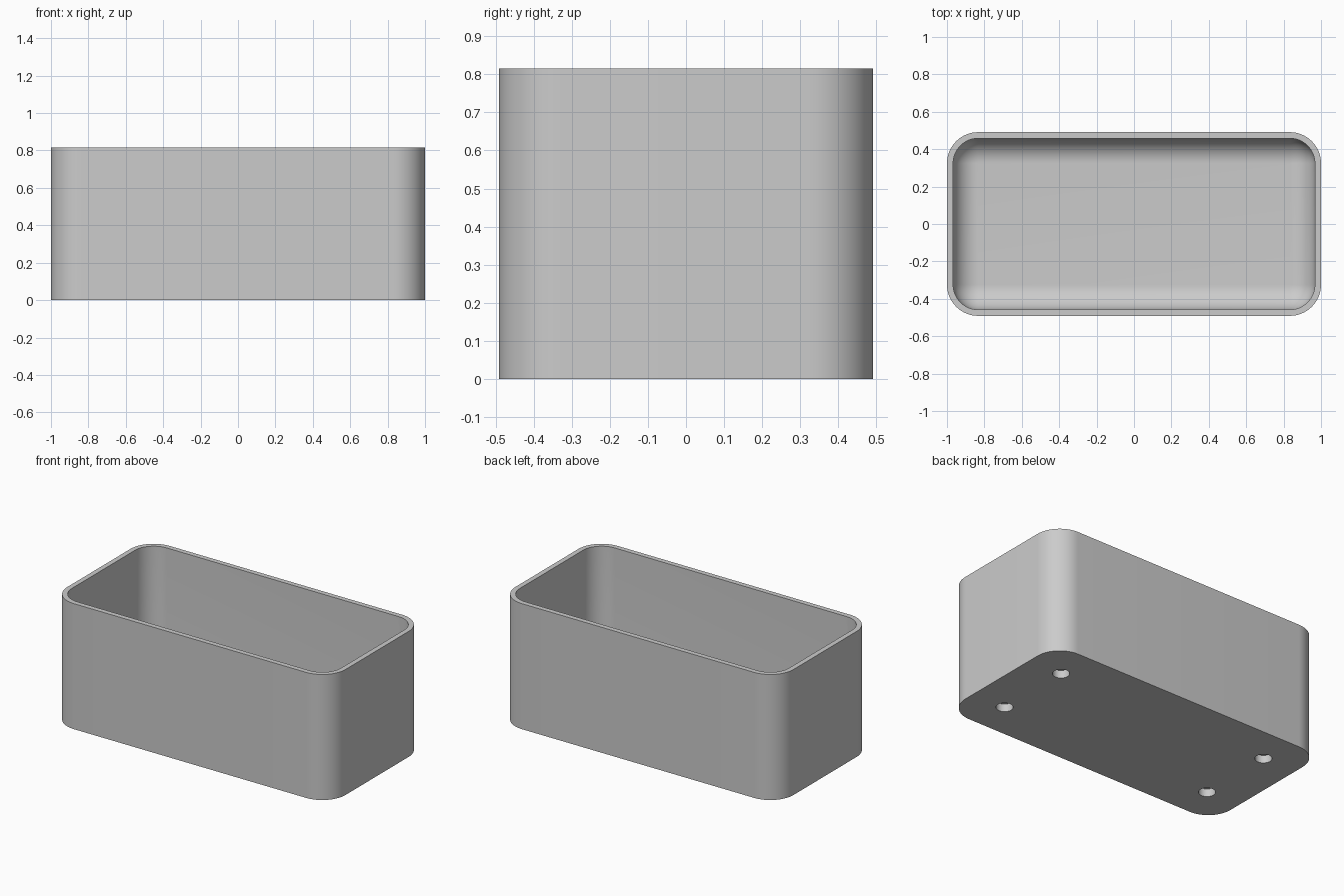
import bpy, bmesh
from math import sin, cos, pi, radians

HALF_X, HALF_Y, HEIGHT = 1.0, 0.491, 0.815
CORNER, WALL, FLOOR = 0.167, 0.033, 0.08
FILLET = CORNER - WALL
HOLE_X, HOLE_Y, HOLE_R, HOLE_DEPTH = 0.764, 0.254, 0.05, 0.05
SEGMENTS = 16

cube = bpy.data.objects.get("Cube")
if cube:
    bpy.data.objects.remove(cube, do_unlink=True)

# Plain grey finish
grey = bpy.data.materials.new("light_grey")
grey.use_nodes = True
grey.diffuse_color = (0.6, 0.6, 0.6, 1)
grey.node_tree.nodes["Principled BSDF"].inputs["Base Color"].default_value = (0.6, 0.6, 0.6, 1)


def ring(bm, inset, z):
    """Rounded rectangle, set in from the outer outline."""
    radius = max(CORNER - inset, 0)
    verts = []
    for i, (sx, sy) in enumerate([(1, 1), (-1, 1), (-1, -1), (1, -1)]):
        for k in range(SEGMENTS + 1):
            a = pi / 2 * (i + k / SEGMENTS)
            verts.append(bm.verts.new((sx * (HALF_X - CORNER) + radius * cos(a),
                                       sy * (HALF_Y - CORNER) + radius * sin(a), z)))
    return verts


# Section from the outer base, over the rim, down to the filleted floor
section = [(0, 0), (0, HEIGHT), (WALL, HEIGHT)]
for k in range(SEGMENTS + 1):
    a = pi / 2 * k / SEGMENTS
    section.append((WALL + FILLET * (1 - cos(a)), FLOOR + FILLET * (1 - sin(a))))

bm = bmesh.new()
rings = [ring(bm, inset, z) for inset, z in section]
for low, high in zip(rings, rings[1:]):
    for j in range(len(low)):
        n = (j + 1) % len(low)
        bm.faces.new((low[j], low[n], high[n], high[j]))
bm.faces.new(rings[0][::-1])
bm.faces.new(rings[-1])
bmesh.ops.remove_doubles(bm, verts=bm.verts, dist=0.0001)
bmesh.ops.recalc_face_normals(bm, faces=bm.faces)
mesh = bpy.data.meshes.new("open_box")
bm.to_mesh(mesh)
bm.free()
mesh.materials.append(grey)
box = bpy.data.objects.new("open_box", mesh)
bpy.context.collection.objects.link(box)

# Four blind round holes in the underside
for sx in (-1, 1):
    for sy in (-1, 1):
        bpy.ops.mesh.primitive_cylinder_add(vertices=32, radius=HOLE_R, depth=2 * HOLE_DEPTH,
                                            location=(sx * HOLE_X, sy * HOLE_Y, 0))
        cutter = bpy.context.object
        cutter.name = "hole_cutter"
        cutter.hide_render = True
        cutter.data.materials.append(grey)
        cut = box.modifiers.new("hole", "BOOLEAN")
        cut.operation = "DIFFERENCE"
        cut.solver = "EXACT"
        cut.object = cutter
        bpy.context.view_layer.objects.active = box
        bpy.ops.object.modifier_apply(modifier=cut.name)
        bpy.data.objects.remove(cutter, do_unlink=True)

# Smooth corners and fillets, crisp rim and base
bpy.ops.object.select_all(action="DESELECT")
box.select_set(True)
bpy.context.view_layer.objects.active = box
bpy.ops.object.shade_smooth_by_angle(angle=radians(30))
